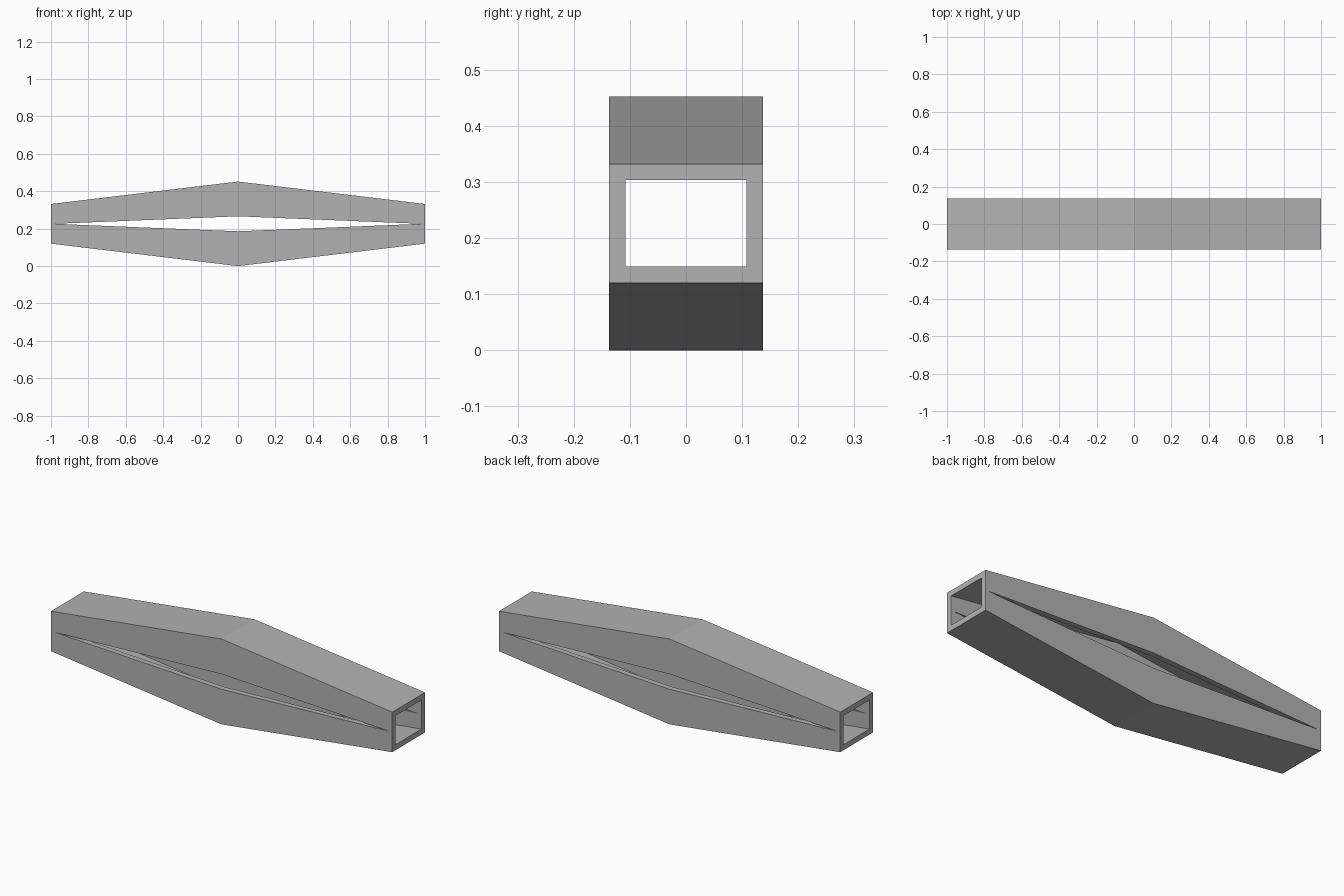
import bpy
import bmesh

cube = bpy.data.objects.get("Cube")
if cube:
    bpy.data.objects.remove(cube)

MID_Z = 0.226
WALL = 0.029
HALF_WIDTH = 0.137

grey = bpy.data.materials.new("plain grey")
grey.use_nodes = True
colour = (0.45, 0.45, 0.45, 1)
grey.diffuse_color = colour
grey.node_tree.nodes["Principled BSDF"].inputs["Base Color"].default_value = colour


def tapered_prism(name, half_length, mid_height, end_height, half_width):
    """Prism tallest at x = 0, tapering in straight lines to both ends."""
    top = [(-half_length, end_height), (0, mid_height), (half_length, end_height)]
    profile = top + [(x, -z) for x, z in reversed(top)]
    if end_height == 0:
        profile = top + [(0, -mid_height)]
    bm = bmesh.new()
    face = bm.faces.new([bm.verts.new((x, -half_width, MID_Z + z)) for x, z in profile])
    swept = bmesh.ops.extrude_face_region(bm, geom=[face])["geom"]
    moved = [v for v in swept if isinstance(v, bmesh.types.BMVert)]
    bmesh.ops.translate(bm, verts=moved, vec=(0, 2 * half_width, 0))
    bmesh.ops.recalc_face_normals(bm, faces=bm.faces)
    mesh = bpy.data.meshes.new(name)
    bm.to_mesh(mesh)
    bm.free()
    mesh.materials.append(grey)
    obj = bpy.data.objects.new(name, mesh)
    bpy.context.collection.objects.link(obj)
    return obj


def cut(target, cutter):
    """Subtract a hidden helper from the target."""
    mod = target.modifiers.new(cutter.name, "BOOLEAN")
    mod.operation = "DIFFERENCE"
    mod.solver = "EXACT"
    mod.object = cutter
    cutter.hide_render = True
    cutter.hide_viewport = True
    cutter.display_type = "WIRE"


# Outer tube, widest in height at the middle
tube = tapered_prism("tapered_tube", 1, MID_Z, 0.106, HALF_WIDTH)

# Hollow bore, open at both ends and following the outer taper
slope = MID_Z - 0.106
overrun = 1.1
bore_mid = MID_Z - WALL
bore = tapered_prism("bore_cutter", overrun, bore_mid, bore_mid - slope * overrun,
                     HALF_WIDTH - WALL)
cut(tube, bore)

# Long diamond slit through both side walls
slit = tapered_prism("slit_cutter", 0.985, 0.04, 0, HALF_WIDTH + 0.1)
cut(tube, slit)
